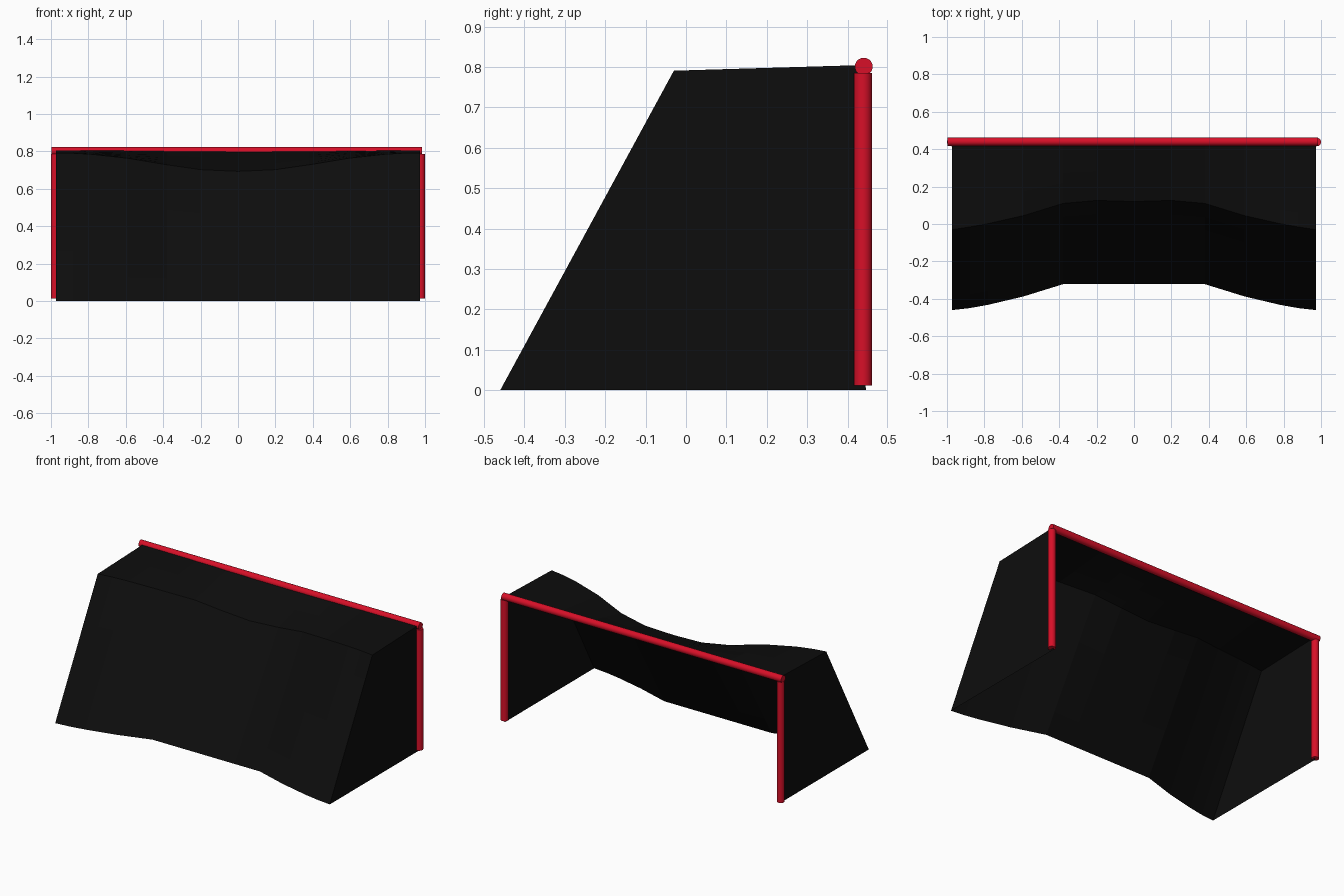
import bpy
import bmesh
from mathutils import Vector

if "Cube" in bpy.data.objects:
    bpy.data.objects.remove(bpy.data.objects["Cube"], do_unlink=True)


def material(name, color, rough):
    m = bpy.data.materials.new(name)
    m.use_nodes = True
    m.diffuse_color = color
    node = next(n for n in m.node_tree.nodes if n.type == 'BSDF_PRINCIPLED')
    node.inputs["Base Color"].default_value = color
    node.inputs["Roughness"].default_value = rough
    return m


RED = material("red paint", (0.68, 0.005, 0.021, 1), 0.5)
BLACK = material("black netting", (0.004, 0.004, 0.004, 1), 0.8)


def tube(name, start, end, radius=0.0225):
    """Round bar between two points."""
    a, b = Vector(start), Vector(end)
    bpy.ops.mesh.primitive_cylinder_add(vertices=32, radius=radius,
                                        depth=(b - a).length, location=(a + b) / 2)
    ob = bpy.context.object
    ob.name = name
    ob.rotation_euler = (b - a).to_track_quat('Z', 'Y').to_euler()
    ob.data.materials.append(RED)
    bpy.ops.object.shade_smooth_by_angle()


# Frame: two posts and a crossbar
for side, s in (("left", 1), ("right", -1)):
    tube(side + "_post", (s * 0.9775, 0.438, 0.012), (s * 0.9775, 0.438, 0.785))
tube("crossbar", (-0.997, 0.44, 0.801), (0.985, 0.44, 0.801), 0.022)

# Sagging net, half section: x, ground y, ridge y, ridge z
HALF = [(0.972, -0.46, -0.03, 0.791), (0.88, -0.45, -0.016, 0.79),
        (0.78, -0.432, 0.002, 0.784), (0.59, -0.387, 0.045, 0.763),
        (0.38, -0.322, 0.11, 0.728), (0.2, -0.322, 0.126, 0.702)]
sections = ([(-x, *r) for x, *r in HALF] + [(0, -0.322, 0.12, 0.693)]
            + HALF[::-1])
STEPS = 6
BAR = Vector((0.44, 0.805))


def sheet(name, lower, upper):
    """Surface swept across the sections between two edge functions."""
    bm = bmesh.new()
    rows = []
    for sec in sections:
        a, b = lower(sec), upper(sec)
        rows.append([bm.verts.new((sec[0], *a.lerp(b, i / STEPS)))
                     for i in range(STEPS + 1)])
    for r, q in zip(rows, rows[1:]):
        for i in range(STEPS):
            bm.faces.new((r[i], q[i], q[i + 1], r[i + 1]))
    finish(name, bm)


def finish(name, bm):
    me = bpy.data.meshes.new(name)
    bm.to_mesh(me)
    bm.free()
    me.materials.append(BLACK)
    ob = bpy.data.objects.new(name, me)
    bpy.context.collection.objects.link(ob)


def ridge(s):
    return Vector((s[2], s[3]))


sheet("back_net", lambda s: Vector((s[1], 0)), ridge)
sheet("roof_net", ridge, lambda s: BAR)

# Flat side nets
for side, s in (("left", 1), ("right", -1)):
    bm = bmesh.new()
    outline = [(-0.46, 0), (0.445, 0), BAR, (-0.03, 0.791)][::s]
    bm.faces.new([bm.verts.new((s * 0.972, y, z)) for y, z in outline])
    finish(side + "_side_net", bm)
